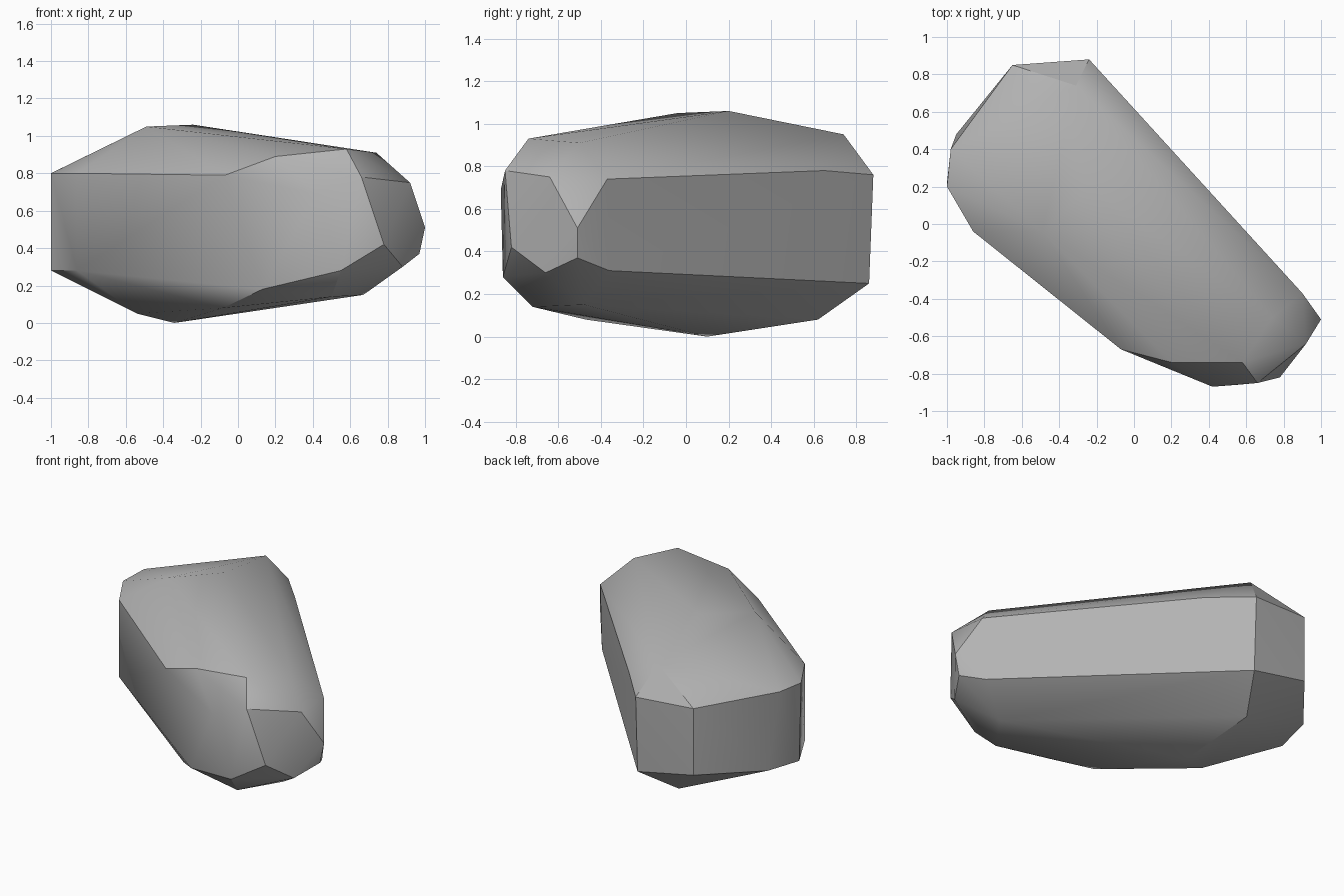
import bpy
import bmesh
import math

# Remove the default object only
default_cube = bpy.data.objects.get("Cube")
if default_cube is not None:
    bpy.data.objects.remove(default_cube, do_unlink=True)


def make_material(name, colour):
    material = bpy.data.materials.new(name)
    material.use_nodes = True
    material.diffuse_color = colour
    shader = next(n for n in material.node_tree.nodes if n.type == "BSDF_PRINCIPLED")
    shader.inputs["Base Color"].default_value = colour
    return material


# Corner outlines of the boulder, from the ground up
underside = [(-.34, .1, 0), (-.54, 0, .05), (-.38, .62, .08),
             (-.08, -.47, .08), (.5, -.72, .14), (.67, -.48, .15)]
lower_rim = [(-.24, .86, .25), (-.65, .85, .33), (-.95, .48, .3),
             (-1, .22, .28), (-.86, -.04, .28), (.13, -.69, .18),
             (.55, -.86, .28), (.78, -.82, .42), (.88, -.66, .3),
             (.97, -.51, .37), (.88, -.36, .31), (1, -.51, .51)]
upper_rim = [(-.24, .88, .76), (-.65, .85, .78), (-.98, .4, .81),
             (-1, .2, .8), (-.86, -.04, .8), (-.07, -.67, .79),
             (.42, -.87, .69), (.66, -.85, .78), (.92, -.64, .75),
             (.9, -.37, .74), (-.03, .65, .78)]
crown = [(-.31, .74, .95), (-.24, .2, 1.06), (-.49, -.04, 1.05),
         (.2, -.74, .89), (.58, -.74, .93), (.74, -.5, .91)]


def build_boulder(name, outlines, material):
    """Wrap a tight faceted skin around the given corner outlines."""
    bm = bmesh.new()
    for outline in outlines:
        for corner in outline:
            bm.verts.new(corner)
    bmesh.ops.convex_hull(bm, input=list(bm.verts))

    # Drop any corners that ended up inside the skin
    loose = [v for v in bm.verts if not v.link_faces]
    bmesh.ops.delete(bm, geom=loose, context="VERTS")
    bmesh.ops.recalc_face_normals(bm, faces=list(bm.faces))

    mesh = bpy.data.meshes.new(name)
    bm.to_mesh(mesh)
    bm.free()
    mesh.materials.append(material)
    boulder = bpy.data.objects.new(name, mesh)
    bpy.context.scene.collection.objects.link(boulder)
    return boulder


# Boulder with soft facets and crisp chipped edges
stone_grey = make_material("stone_grey", (.45, .45, .45, 1))
boulder = build_boulder("boulder", [underside, lower_rim, upper_rim, crown], stone_grey)
bpy.ops.object.select_all(action="DESELECT")
boulder.select_set(True)
bpy.context.view_layer.objects.active = boulder
bpy.ops.object.shade_smooth_by_angle(angle=math.radians(30))
